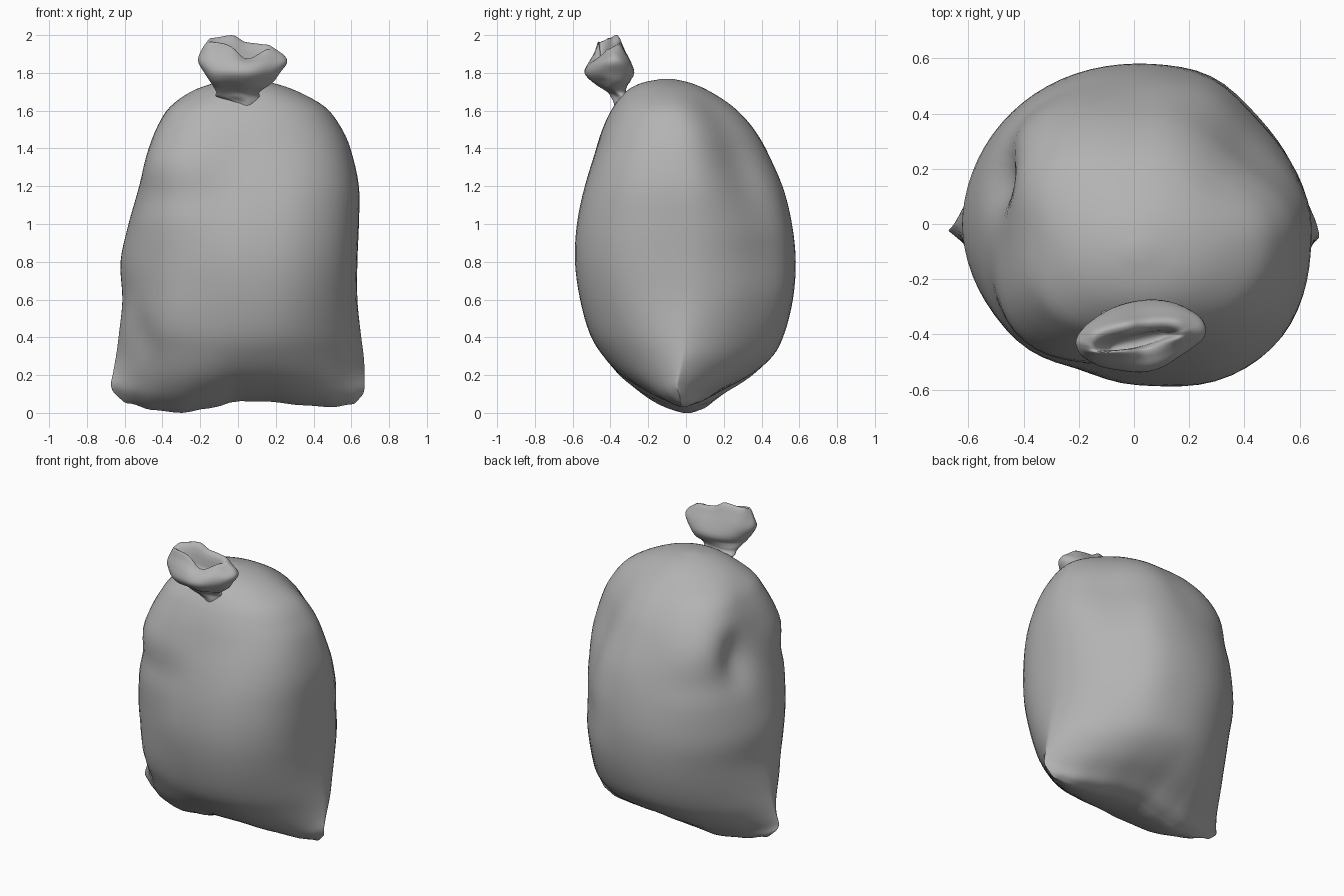
import bpy, bmesh, math

cloth = bpy.data.materials.new("grey cloth")
cloth.diffuse_color = (0.45, 0.45, 0.45, 1)


def lerp_table(table, x):
    """Eased look-up in a list of (x, value) pairs."""
    if x <= table[0][0]:
        return table[0][1]
    for (x0, v0), (x1, v1) in zip(table, table[1:]):
        if x <= x1:
            t = (x - x0) / (x1 - x0)
            return v0 + (v1 - v0) * t * t * (3 - 2 * t)
    return table[-1][1]


def smooth_rows(rows, steps):
    """Catmull-Rom curve through the section rows."""
    out = []
    for i in range(len(rows) - 1):
        p0, p1, p2 = rows[max(i - 1, 0)], rows[i], rows[i + 1]
        p3 = rows[min(i + 2, len(rows) - 1)]
        for s in range(steps):
            t = s / steps
            out.append([0.5 * (2 * b + (c - a) * t + (2 * a - 5 * b + 4 * c - d) * t * t
                               + (3 * b - a - 3 * c + d) * t ** 3)
                        for a, b, c, d in zip(p0, p1, p2, p3)])
    return out + [list(rows[-1])]


def loft(name, rings):
    """Skin closed rings of points; close both ends with strips across."""
    bm = bmesh.new()
    loops = [[bm.verts.new(p) for p in ring] for ring in rings]
    n = len(loops[0])
    for lo, hi in zip(loops, loops[1:]):
        for i in range(n):
            j = (i + 1) % n
            bm.faces.new((lo[i], lo[j], hi[j], hi[i]))
    for ring, flip in ((loops[0], True), (loops[-1], False)):
        for i in range(n // 2):
            quad = [ring[i], ring[i + 1], ring[n - i - 1], ring[(n - i) % n]]
            quad = list(dict.fromkeys(quad))
            bm.faces.new(quad[::-1] if flip else quad)
    for f in bm.faces:
        f.smooth = True
    me = bpy.data.meshes.new(name)
    bm.to_mesh(me)
    bm.free()
    me.materials.append(cloth)
    ob = bpy.data.objects.new(name, me)
    bpy.context.collection.objects.link(ob)
    return ob


# --- Sack body: z, left, right, front, back, end sharpness (1 = pointed seam)
body = [
    (0.05, -0.60, 0.62, -0.015, 0.035, 0.85),
    (0.07, -0.655, 0.66, -0.11, 0.12, 0.92),
    (0.12, -0.672, 0.67, -0.23, 0.21, 0.92),
    (0.20, -0.66, 0.67, -0.35, 0.35, 0.88),
    (0.30, -0.645, 0.665, -0.44, 0.46, 0.80),
    (0.42, -0.63, 0.65, -0.51, 0.52, 0.70),
    (0.60, -0.612, 0.632, -0.56, 0.565, 0.59),
    (0.80, -0.622, 0.632, -0.585, 0.58, 0.53),
    (1.00, -0.58, 0.64, -0.575, 0.56, 0.50),
    (1.20, -0.525, 0.64, -0.535, 0.51, 0.48),
    (1.40, -0.47, 0.595, -0.475, 0.42, 0.48),
    (1.52, -0.425, 0.54, -0.435, 0.345, 0.48),
    (1.62, -0.36, 0.46, -0.385, 0.25, 0.48),
    (1.70, -0.25, 0.32, -0.32, 0.13, 0.5),
    (1.745, -0.13, 0.19, -0.24, 0.03, 0.5),
    (1.768, -0.02, 0.05, -0.13, -0.07, 0.5),
]
# sagging of the bottom seam along x
sag = [(-0.67, 0.04), (-0.58, 0.0), (-0.45, -0.035), (-0.3, -0.05), (-0.15, -0.025),
       (0, 0.012), (0.15, 0.01), (0.35, -0.01), (0.5, -0.02), (0.6, -0.005), (0.67, 0.03)]
# lopsided fullness of the four diagonals at each height
back_right = [(0.1, 1.0), (0.6, 1.0), (0.9, 0.96), (1.35, 0.84), (1.6, 0.86), (1.75, 1)]
back_left = [(0.1, 1.0), (0.8, 1.01), (1.1, 1.05), (1.4, 1.15), (1.6, 1.14), (1.75, 1)]
front_left = [(0.1, 1.1), (0.4, 1.07), (0.8, 1.0), (1.1, 1.06), (1.35, 1.17), (1.6, 1.12), (1.75, 1)]
front_right = [(0.1, 1.06), (0.4, 1.07), (0.8, 1.1), (1.3, 1.07), (1.6, 1.03), (1.75, 1)]
# soft dents: centre, radius, depth
dents = [((-0.49, 0.17, 1.27), 0.12, 0.07), ((-0.54, -0.28, 0.42), 0.1, 0.03)]

SEG = 72
rings = []
for z, xl, xr, yf, yb, q in smooth_rows(body, 4):
    full = [lerp_table(t, z) for t in (back_right, back_left, front_left, front_right)]
    mid = lerp_table([(0.1, 0), (0.5, 1), (1.1, 1), (1.5, 0)], z)
    low = lerp_table([(0.05, 1), (0.7, 0)], z)
    ring = []
    for i in range(SEG):
        a = 2 * math.pi * i / SEG
        c, s = math.cos(a), math.sin(a)
        k = 1 + (full[i * 4 // SEG] - 1) * math.sin(2 * a) ** 2
        # fuller right half and flatter left half of the front and back
        k += mid * (0.04 * math.exp(-((a - 1.13) / 0.25) ** 2)
                    - 0.04 * math.exp(-((a - 4.36) / 0.25) ** 2)
                    + 0.02 * math.exp(-((a - 5.1) / 0.25) ** 2))
        # the right corner is blunter than the left one
        e = q - max(0, c) * (q - 0.5) * 0.22 if q > 0.5 else q
        x = (xl + xr) / 2 + (xr - xl) / 2 * c * (1 + (k - 1) * lerp_table([(0.15, 0), (0.6, 1)], z))
        y = (yf + yb) / 2 + (yb - yf) / 2 * k * math.copysign(abs(s) ** (2 * e), s)
        y -= 0.04 * low * max(0, c) ** 2 + 0.015 * low * max(0, -c) ** 2
        zz = z + lerp_table(sag, x) * max(0, 1 - (z - 0.05) / 0.3)
        for (dx, dy, dz), r, depth in dents:
            d2 = (x - dx) ** 2 + (y - dy) ** 2 + ((zz - dz) / 1.4) ** 2
            k2 = depth * math.exp(-d2 / (r * r))
            h = math.hypot(x, y) or 1
            x, y = x - k2 * x / h, y - k2 * y / h
        ring.append((x, y, zz))
    rings.append(ring)
loft("sack_body", rings)

# --- Tied top: z, centre x, centre y, radius x, radius y, fold depth, rim weight
knot = [
    (1.57, 0.03, -0.32, 0.06, 0.05, 0.0, 0),
    (1.64, 0.04, -0.325, 0.07, 0.055, 0.05, 0),
    (1.675, 0.0, -0.325, 0.115, 0.07, 0.08, 0),
    (1.70, 0.0, -0.365, 0.115, 0.05, 0.08, 0),
    (1.75, 0.02, -0.395, 0.165, 0.095, 0.07, 0),
    (1.80, 0.022, -0.405, 0.20, 0.13, 0.04, 0),
    (1.86, 0.025, -0.405, 0.235, 0.11, 0.05, 0.2),
    (1.91, 0.02, -0.405, 0.225, 0.08, 0.08, 0.6),
    (1.95, 0.01, -0.41, 0.19, 0.055, 0.10, 1),
    (1.93, 0.01, -0.42, 0.15, 0.03, 0.10, 0.8),
    (1.84, 0.015, -0.425, 0.10, 0.02, 0.0, 0.2),
]
rim = [(-0.2, -0.02), (-0.14, 0.035), (-0.03, 0.05), (0.05, 0.01), (0.15, 0.0), (0.22, -0.03)]
rings = []
for z, cx, cy, rx, ry, fold, w in smooth_rows(knot, 3):
    ring = []
    for i in range(48):
        a = 2 * math.pi * i / 48
        c, s = math.cos(a), math.sin(a)
        k = 1 + fold * math.cos(5 * a + 0.6) * max(0, -s) - fold * 0.3 * math.cos(4 * a) * max(0, s)
        x, y = cx + rx * c * k, cy + ry * s * k + 0.1 * (c * 0.25 if z > 1.74 else 0)
        drop = max(0, -s) * (0.03 + 0.06 * math.exp(-((x - 0.04) / 0.1) ** 2))  # front lip
        ring.append((x, y, min(2.0, z + w * (lerp_table(rim, x) - drop))))
    rings.append(ring)
loft("tied_top", rings)
